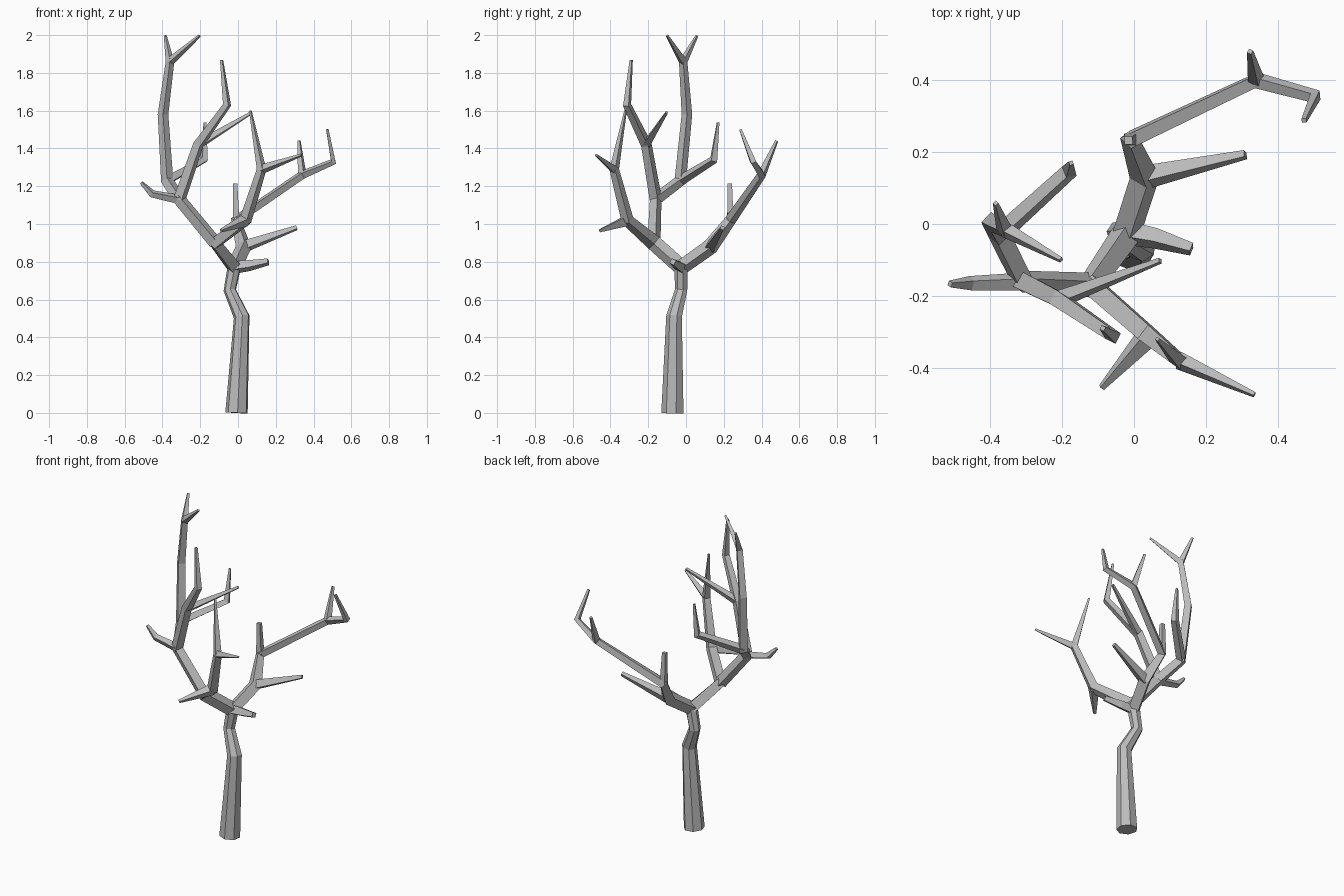
import bpy, bmesh
from math import cos, sin, tau
from mathutils import Vector

cube = bpy.data.objects.get("Cube")
if cube:
    bpy.data.objects.remove(cube, do_unlink=True)

# Single bark colour
bark = bpy.data.materials.new("grey_bark")
bark.use_nodes = True
GREY = (0.5, 0.5, 0.5, 1)
bark.diffuse_color = GREY
bark.node_tree.nodes["Principled BSDF"].inputs["Base Color"].default_value = GREY


def limb(name, path, sides=4, phase=0.3):
    """Faceted tapering tube through (point, radius) pairs with flat ends."""
    points = [Vector(p) for p, r in path]
    bm = bmesh.new()
    rings = []
    last = side = None
    for i, (p, r) in enumerate(path):
        ahead = (points[min(i + 1, len(points) - 1)] - points[i]).normalized()
        behind = (points[i] - points[max(i - 1, 0)]).normalized()
        d = (ahead + behind).normalized()
        # Carry the section along the path without twisting it
        if last is None:
            ref = Vector((1, 0, 0)) if abs(d.z) > 0.9 else Vector((0, 0, 1))
            side = (ref - d * ref.dot(d)).normalized()
        else:
            side = last.rotation_difference(d) @ side
        last = d
        other = d.cross(side)
        angles = [tau * k / sides + phase for k in range(sides)]
        rings.append([bm.verts.new(points[i] + (side * cos(a) + other * sin(a)) * r)
                      for a in angles])
    for low, high in zip(rings, rings[1:]):
        for k in range(sides):
            n = (k + 1) % sides
            bm.faces.new((low[k], low[n], high[n], high[k]))
    bm.faces.new(rings[0][::-1])
    bm.faces.new(rings[-1])
    bmesh.ops.recalc_face_normals(bm, faces=bm.faces)
    mesh = bpy.data.meshes.new(name)
    bm.to_mesh(mesh)
    bm.free()
    mesh.materials.append(bark)
    obj = bpy.data.objects.new(name, mesh)
    bpy.context.collection.objects.link(obj)


# Shared joints where limbs divide
fork = (-0.02, -0.025, 0.77)
back_low = (0.03, 0.13, 0.88)
back_mid = (-0.01, 0.235, 1.02)
back_high = (0.34, 0.40, 1.26)
front_low = (-0.12, -0.17, 0.90)
front_mid = (0.04, -0.31, 1.02)
front_high = (0.125, -0.38, 1.29)
right_low = (-0.31, -0.16, 1.13)
right_mid = (-0.375, -0.03, 1.23)
right_high = (-0.36, -0.015, 1.86)
inner_mid = (-0.21, -0.21, 1.42)

# Trunk
limb("trunk", [((-0.007, -0.07, 0), 0.061), ((0.02, -0.062, 0.51), 0.043),
               ((-0.043, -0.025, 0.65), 0.034), (fork, 0.036)], sides=7)
limb("trunk_twig", [(fork, 0.035), ((0.06, -0.04, 0.78), 0.03),
                    ((0.16, -0.07, 0.80), 0.019)])

# Back limb and its twigs
limb("back_limb", [(fork, 0.04), (back_low, 0.042), (back_mid, 0.03),
                   (back_high, 0.024), ((0.505, 0.355, 1.33), 0.02),
                   ((0.473, 0.288, 1.5), 0.009)])
limb("back_low_twig", [(back_low, 0.035), ((0.31, 0.193, 0.98), 0.014)])
limb("back_mid_twig", [(back_mid, 0.024), ((-0.015, 0.232, 1.215), 0.016)], phase=0.8)
limb("back_high_twig", [(back_high, 0.024), ((0.323, 0.48, 1.44), 0.009)])

# Front limb and its twigs
limb("front_limb", [(fork, 0.042), (front_low, 0.042), (front_mid, 0.034),
                    (front_high, 0.026), ((0.065, -0.32, 1.6), 0.007)])
limb("front_mid_twig", [(front_mid, 0.034), ((-0.09, -0.455, 0.965), 0.01)])
limb("front_high_twig", [(front_high, 0.026), ((0.335, -0.475, 1.365), 0.008)])

# Right limb, rising to the tallest tips
limb("right_limb", [(front_low, 0.036), (right_low, 0.034), (right_mid, 0.033),
                    ((-0.397, 0.005, 1.58), 0.028), (right_high, 0.023),
                    ((-0.385, 0.058, 1.997), 0.008)])
limb("right_low_twig", [(right_low, 0.026), ((-0.455, -0.165, 1.16), 0.021),
                        ((-0.512, -0.167, 1.22), 0.01)])
limb("right_mid_twig", [(right_mid, 0.028), ((-0.18, 0.147, 1.34), 0.024),
                        ((-0.175, 0.17, 1.537), 0.008)])
limb("right_high_twig", [(right_high, 0.023), ((-0.203, -0.1, 1.997), 0.008)])

# Inner limb
limb("inner_limb", [(right_low, 0.034), (inner_mid, 0.03),
                    ((-0.058, -0.312, 1.63), 0.023), ((-0.087, -0.29, 1.868), 0.009)])
limb("inner_twig", [(inner_mid, 0.026), ((0.073, -0.102, 1.59), 0.009)])
